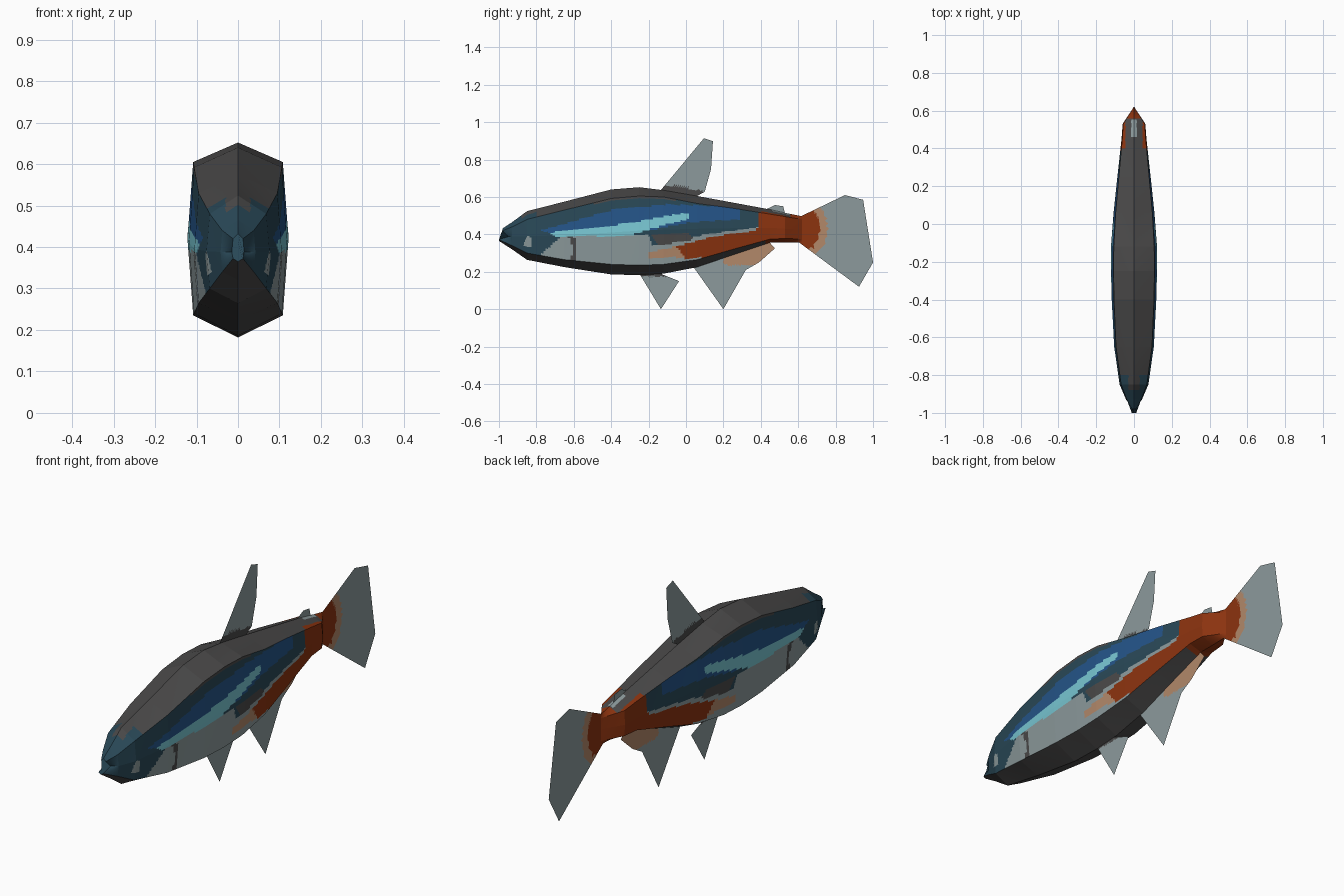
import bpy, bmesh

if "Cube" in bpy.data.objects:
    bpy.data.objects.remove(bpy.data.objects["Cube"])

# Palette
PALETTE = [("dark_grey", 0x4A4949), ("pale_grey", 0x8C9A9C), ("dark_teal", 0x294857),
           ("blue", 0x245488), ("cyan", 0x78C6D2), ("rust_orange", 0x8C330F), ("tan", 0xB2886A)]
DARK, PALE, TEAL, BLUE, CYAN, RUST, TAN = range(7)


def linear(hex_colour):
    out = []
    for shift in (16, 8, 0):
        c = ((hex_colour >> shift) & 255) / 255
        out.append(c / 12.92 if c < 0.04045 else ((c + 0.055) / 1.055) ** 2.4)
    return (*out, 1)


mats = []
for name, code in PALETTE:
    m = bpy.data.materials.new(name)
    m.diffuse_color = linear(code)
    m.use_nodes = True
    m.node_tree.nodes["Principled BSDF"].inputs["Base Color"].default_value = m.diffuse_color
    mats.append(m)


def inside(y, z, poly):
    hit = False
    for (y1, z1), (y2, z2) in zip(poly, poly[1:] + poly[:1]):
        if (z1 > z) != (z2 > z) and y < (y2 - y1) * (z - z1) / (z2 - z1) + y1:
            hit = not hit
    return hit


# Painted markings on the flank, as side-view outlines, later ones on top
MARKINGS = [
    (TEAL, [(-1.1, .43), (-.85, .48), (-.6, .55), (-.3, .59), (0, .58), (.2, .55), (.4, .52),
            (.4, .44), (.1, .40), (-.18, .34), (-.2, .4), (-.5, .39), (-.66, .40), (-.7, .36),
            (-.8, .27), (-.9, .29), (-1.1, .385)]),
    (DARK, [(-.64, .4), (-.6, .4), (-.58, .33), (-.59, .25), (-.62, .25), (-.6, .33)]),
    (DARK, [(-.19, .40), (0, .41), (.05, .375), (-.15, .34)]),
    (BLUE, [(-.78, .42), (-.6, .47), (-.4, .53), (-.1, .56), (.1, .555), (.29, .535),
            (.29, .48), (.1, .47), (0, .46), (-.2, .42), (-.7, .40)]),
    (CYAN, [(-.73, .41), (-.55, .43), (-.3, .46), (-.1, .5), (.02, .515), (.02, .485),
            (-.15, .44), (-.3, .395), (-.5, .39), (-.7, .39)]),
    (PALE, [(-.87, .34), (-.85, .39), (-.82, .385), (-.83, .33)]),
    (TAN, [(-.2, .27), (-.2, .305), (-.05, .335), (.0, .28)]),
    (TAN, [(.2, .25), (.2, .31), (.42, .36), (.42, .31)]),
    (RUST, [(.39, .55), (.7, .55), (.7, .3), (.45, .35), (.25, .3), (0, .265),
            (-.05, .335), (.15, .39), (.38, .42)]),
]


def flank(y, z):
    colour = DARK if z > .45 else PALE
    for index, poly in MARKINGS:
        if inside(y, z, poly):
            colour = index
    return colour


def finish(bm, name):
    mesh = bpy.data.meshes.new(name)
    bm.to_mesh(mesh)
    bm.free()
    for m in mats:
        mesh.materials.append(m)
    ob = bpy.data.objects.new(name, mesh)
    bpy.context.collection.objects.link(ob)
    return ob


# Body: y, ridge z, upper edge z, middle z, lower edge z, keel z, edge width, middle width
STATIONS = [
    (-.98, .432, .42, .388, .372, .365, .012, .015),
    (-.93, .465, .44, .388, .34, .32, .038, .042),
    (-.85, .524, .48, .39, .30, .264, .068, .076),
    (-.65, .575, .53, .395, .265, .225, .095, .105),
    (-.40, .640, .592, .41, .24, .186, .106, .118),
    (-.25, .652, .605, .42, .235, .182, .108, .122),
    (-.12, .636, .60, .425, .24, .19, .107, .122),
    (.06, .605, .565, .43, .265, .225, .097, .108),
    (.25, .57, .54, .433, .32, .29, .08, .088),
    (.45, .533, .508, .435, .375, .356, .062, .066),
    (.53, .515, .495, .43, .378, .356, .057, .06),
    (.62, .497, .48, .43, .375, .357, .001, .001),
]

bm = bmesh.new()
rings = []
for k, (y, top, up, mid, low, bot, we, wm) in enumerate(STATIONS):
    # the first ring is notched for the mouth, with the lower jaw ahead
    dm, dl = (.03, -.02) if k == 0 else (0, 0)
    pts = [(0, y, top), (we, y, up), (wm, y + dm, mid), (we, y + dl, low),
           (0, y + dl, bot), (-we, y + dl, low), (-wm, y + dm, mid), (-we, y, up)]
    rings.append([bm.verts.new(p) for p in pts])
for a, b in zip(rings, rings[1:]):
    for i in range(8):
        j = (i + 1) % 8
        f = bm.faces.new((a[i], a[j], b[j], b[i]))
        f.material_index = 0 if i in (0, 7) else 2 if i in (3, 4) else 1
bmesh.ops.subdivide_edges(bm, edges=bm.edges[:], cuts=15, use_grid_fill=True)
bmesh.ops.holes_fill(bm, edges=[e for e in bm.edges if e.is_boundary], sides=0)
bmesh.ops.recalc_face_normals(bm, faces=bm.faces[:])
for f in bm.faces:
    c = f.calc_center_median()
    if f.material_index == 1:
        f.material_index = flank(c.y, c.z)
    elif f.material_index == 0:      # back: teal snout, rusty tail root
        spot = .46 < c.y < .55 and abs(c.x) < .015
        f.material_index = (RUST if c.y > .56 or (c.y > .4 and abs(c.x) > .045) else PALE if spot
                            else TEAL if c.y < -.8 and (c.y < -.88 or abs(c.x) > .03) else DARK)
    else:                            # belly
        f.material_index = RUST if c.y > .42 else DARK
finish(bm, "body")


# Fins: single flat sheets on the centre plane
def fin(name, outline, rule):
    bm = bmesh.new()
    bm.faces.new([bm.verts.new((0, y, z)) for y, z in outline])
    bmesh.ops.triangulate(bm, faces=bm.faces[:])
    bmesh.ops.subdivide_edges(bm, edges=bm.edges[:], cuts=17, use_grid_fill=True)
    for f in bm.faces:
        c = f.calc_center_median()
        f.material_index = rule(c.y, c.z)
    finish(bm, name)


def tail_rule(y, z):
    r = ((y - .6) / .9) ** 2 + (z - .43) ** 2
    return RUST if r < .13 ** 2 else TAN if r < .175 ** 2 else PALE


fin("dorsal_fin", [(-.14, .63), (.096, .914), (.144, .898), (.134, .75), (.10, .628), (.05, .6)],
    lambda y, z: DARK if z < .66 - .2 * max(0, y + .05) else PALE)
fin("adipose_fin", [(.42, .53), (.475, .557), (.52, .55), (.53, .51)], lambda y, z: PALE)
fin("pelvic_fin", [(-.246, .185), (-.134, 0), (-.037, .15), (-.15, .195)],
    lambda y, z: DARK if z > .175 else PALE)
fin("anal_fin", [(.04, .225), (.2, 0), (.32, .21), (.39, .25), (.475, .325), (.44, .365), (.25, .3)],
    lambda y, z: TAN if z > .235 and y > .2 else PALE)
fin("tail_fin", [(.6, .49), (.85, .61), (.947, .585), (.957, .49), (.85, .42),
                 (1, .25), (.925, .12), (.6, .36)], tail_rule)
